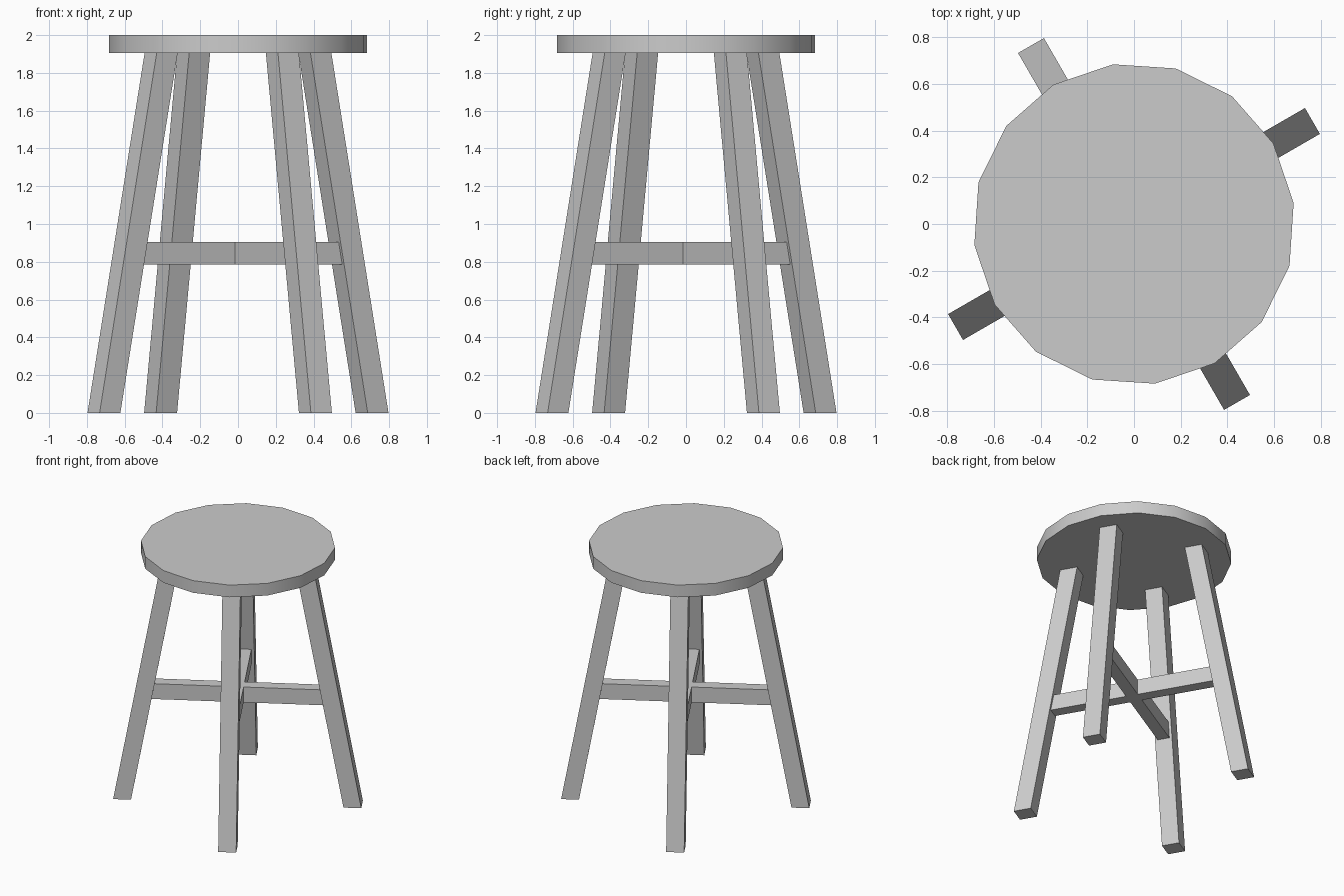
import bpy, bmesh
from math import radians
from mathutils import Matrix, Vector

if "Cube" in bpy.data.objects:
    bpy.data.objects.remove(bpy.data.objects["Cube"])

TURN = 30           # the whole stool is turned about z
SEAT_Z = 1.905      # underside of the seat


def prism(name, bottom, top, angle):
    """Box from (r_in, r_out, width, z) rectangles, r measured along `angle`."""
    bm = bmesh.new()
    rot = Matrix.Rotation(radians(angle), 4, 'Z')
    rings = []
    for r0, r1, w, z in (bottom, top):
        pts = ((r0, -w / 2), (r1, -w / 2), (r1, w / 2), (r0, w / 2))
        rings.append([bm.verts.new(rot @ Vector((x, y, z))) for x, y in pts])
    low, high = rings
    bm.faces.new(low[::-1])
    bm.faces.new(high)
    for i in range(4):
        j = (i + 1) % 4
        bm.faces.new((low[i], low[j], high[j], high[i]))
    mesh = bpy.data.meshes.new(name)
    bm.to_mesh(mesh)
    bm.free()
    obj = bpy.data.objects.new(name, mesh)
    bpy.context.collection.objects.link(obj)
    return obj


# Seat: 16-sided disc with a softly shaded rim
bpy.ops.mesh.primitive_cylinder_add(vertices=16, radius=0.69, depth=2 - SEAT_Z,
                                    location=(0, 0, (2 + SEAT_Z) / 2))
seat = bpy.context.object
seat.name = "seat"
seat.data.transform(Matrix.Rotation(radians(7.5), 4, 'Z'))
bpy.ops.object.shade_smooth_by_angle(angle=radians(30))

# Four splayed legs
names = ("right_leg", "back_leg", "left_leg", "front_leg")
for i, name in enumerate(names):
    prism(name, (0.756, 0.883, 0.128, 0), (0.406, 0.534, 0.128, SEAT_Z),
          TURN + 90 * i)

# Crossed stretchers: one full bar, two half bars butting against it
W, LOW, HIGH = 0.088, 0.785, 0.905


def bar(name, r0, low_r, high_r, angle):
    prism(name, (r0[0], low_r, W, LOW), (r0[1], high_r, W, HIGH), angle)


bar("long_stretcher", (-0.613, -0.591), 0.613, 0.591, TURN)
for name, angle in (("back_stretcher", 90), ("front_stretcher", 270)):
    bar(name, (W / 2, W / 2), 0.613, 0.591, TURN + angle)
